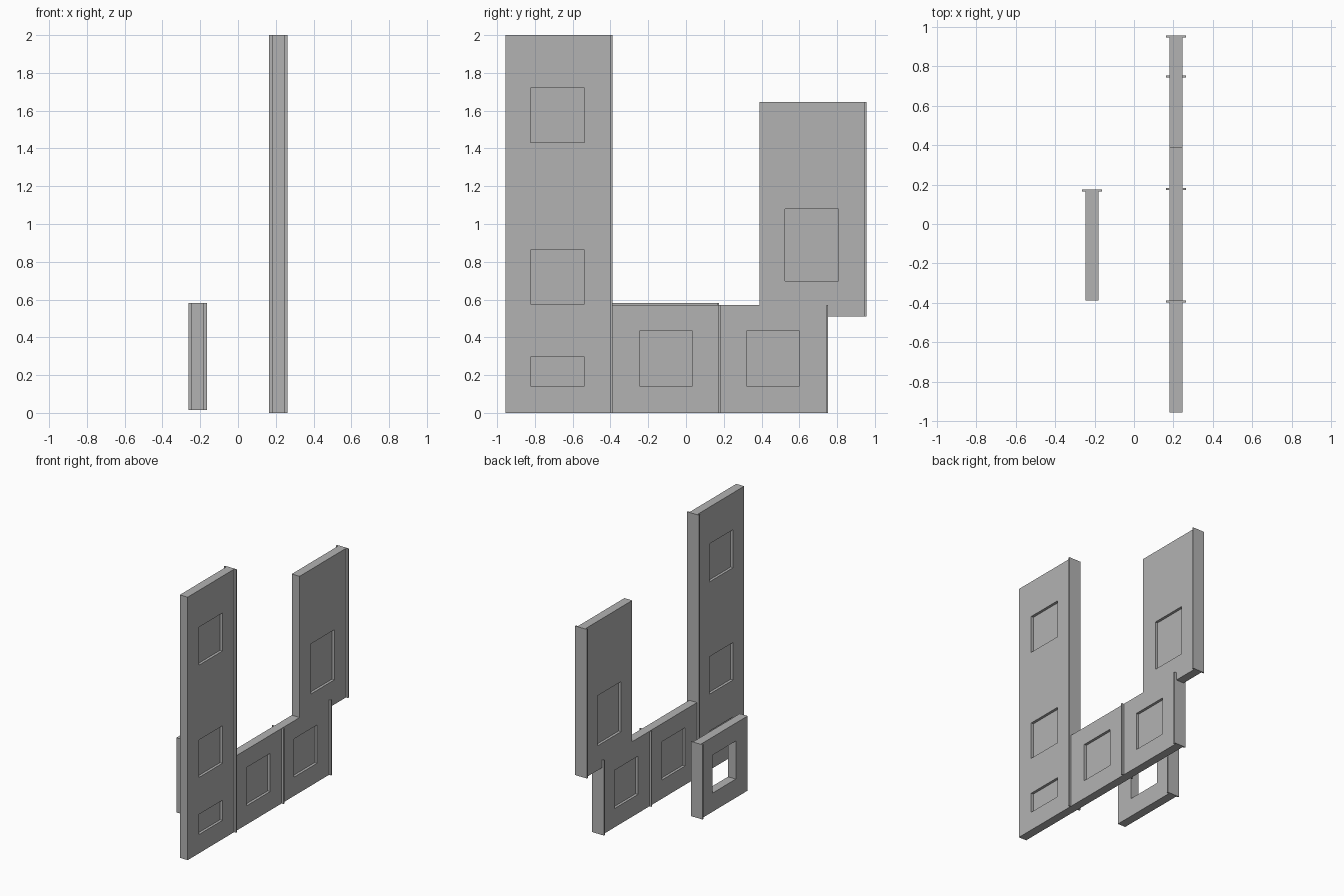
import bpy, bmesh

if "Cube" in bpy.data.objects:
    bpy.data.objects.remove(bpy.data.objects["Cube"])

grey = bpy.data.materials.new("plain grey")
grey.diffuse_color = (0.45, 0.45, 0.45, 1)
grey.use_nodes = True
grey.node_tree.nodes["Principled BSDF"].inputs["Base Color"].default_value = grey.diffuse_color

X, HALF, FLANGE, RECESS = 0.213, 0.033, 0.05, 0.02


def box(name, x, y, z, helper=False):
    """Box from (min, max) ranges along each axis."""
    bm = bmesh.new()
    bmesh.ops.create_cube(bm, size=1)
    for v in bm.verts:
        for i, (lo, hi) in enumerate((x, y, z)):
            v.co[i] = (lo + hi) / 2 + v.co[i] * (hi - lo)
    me = bpy.data.meshes.new(name)
    bm.to_mesh(me)
    bm.free()
    me.materials.append(grey)
    ob = bpy.data.objects.new(name, me)
    bpy.context.collection.objects.link(ob)
    ob.hide_render = ob.hide_viewport = helper
    return ob


def boolean(ob, other, operation):
    mod = ob.modifiers.new(operation.lower(), 'BOOLEAN')
    mod.operation, mod.object, mod.solver = operation, other, 'EXACT'


def wall(name, x, y, z, windows, through=False, join=None):
    """Wall slab with windows (y0, y1, z0, z1), recessed on both faces or cut through."""
    ob = box(name, (x - HALF, x + HALF), y, z)
    if join:
        boolean(ob, box(name + "_joined_slab", (x - HALF, x + HALF), *join, helper=True), 'UNION')
    spans = [(x - 0.1, x + 0.1)] if through else [
        (x - 0.1, x - HALF + RECESS), (x + HALF - RECESS, x + 0.1)]
    for y0, y1, z0, z1 in windows:
        for span in spans:
            boolean(ob, box("window_cutter", span, (y0, y1), (z0, z1), helper=True), 'DIFFERENCE')


def strip(name, x, y_end, z):
    """Thin joint strip slightly wider than the wall."""
    box(name, (x - FLANGE, x + FLANGE), (y_end - 0.01, y_end), z)


# Tall front wall
wall("tall_wall", X, (-0.956, -0.395), (0, 2), [
    (-0.823, -0.538, 1.431, 1.72),
    (-0.823, -0.538, 0.577, 0.862),
    (-0.823, -0.538, 0.143, 0.296)])
strip("tall_wall_strip", X, -0.389, (0, 2))

# Low middle wall
wall("middle_wall", X, (-0.395, 0.178), (0, 0.571), [(-0.247, 0.034, 0.143, 0.434)])
strip("middle_wall_strip", X, 0.183, (0, 0.571))

# Low rear wall merged with the raised rear wall above it
wall("rear_wall", X, (0.178, 0.75), (0, 0.571),
     [(0.319, 0.60, 0.143, 0.434), (0.524, 0.807, 0.698, 1.079)],
     join=((0.389, 0.95), (0.511, 1.645)))
strip("low_rear_strip", X, 0.753, (0, 0.571))
strip("raised_rear_strip", X, 0.956, (0.511, 1.645))

# Detached panel with an open window
wall("detached_panel", -X, (-0.389, 0.17), (0.015, 0.583),
     [(-0.247, 0.034, 0.157, 0.446)], through=True)
strip("detached_panel_strip", -X, 0.175, (0.015, 0.583))
